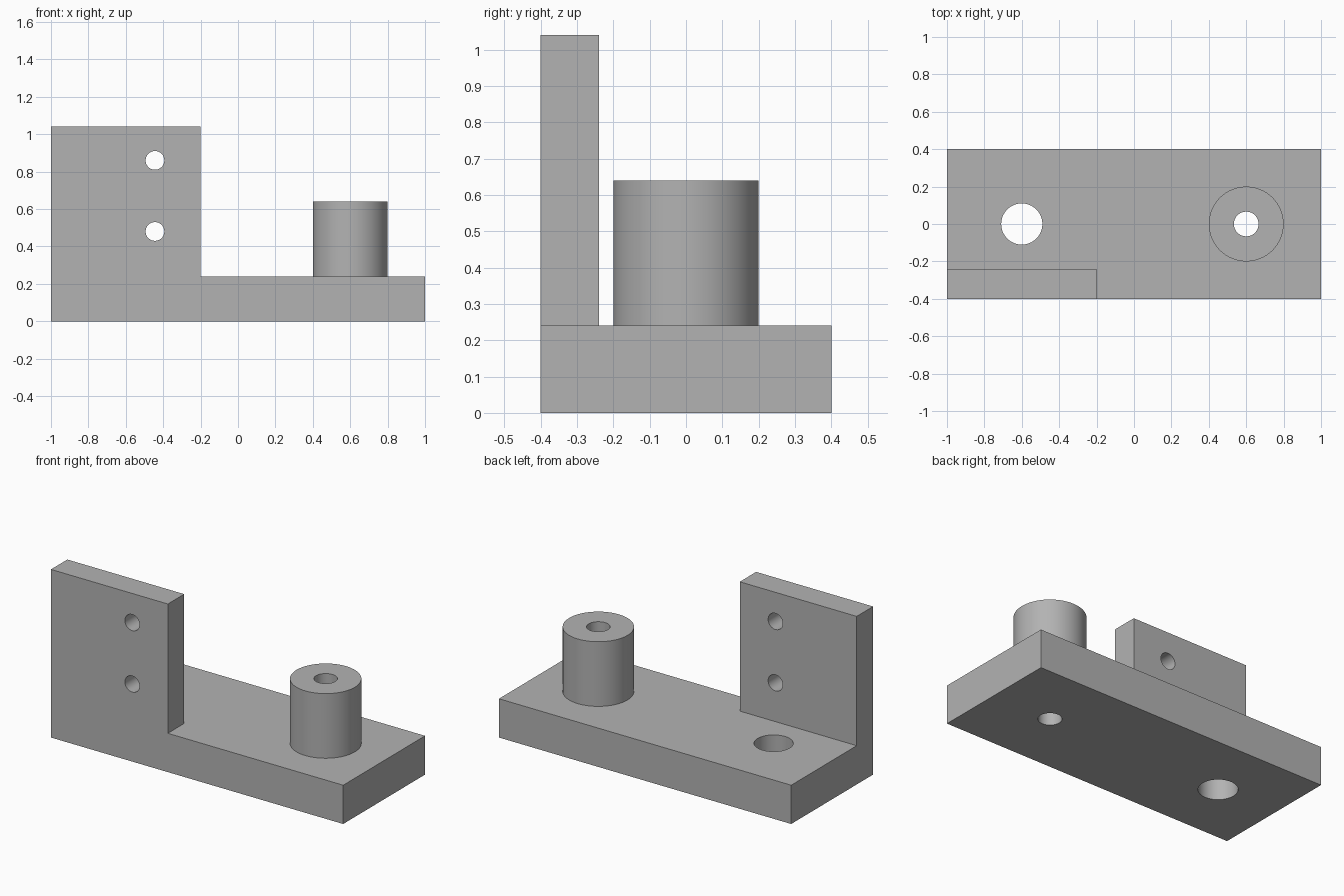
import bpy
import math

default = bpy.data.objects.get("Cube")
if default:
    bpy.data.objects.remove(default, do_unlink=True)

grey = bpy.data.materials.new("plain_grey")
grey.use_nodes = True
colour = (0.45, 0.45, 0.45, 1)
grey.diffuse_color = colour
grey.node_tree.nodes["Principled BSDF"].inputs["Base Color"].default_value = colour


def box(name, low, high):
    centre = [(a + b) / 2 for a, b in zip(low, high)]
    bpy.ops.mesh.primitive_cube_add(size=1, location=centre)
    ob = bpy.context.object
    ob.name = name
    ob.scale = [b - a for a, b in zip(low, high)]
    bpy.ops.object.transform_apply(location=True, rotation=True, scale=True)
    ob.data.materials.append(grey)
    return ob


def cylinder(name, radius, depth, centre, tilt=0):
    bpy.ops.mesh.primitive_cylinder_add(
        vertices=64, radius=radius, depth=depth, location=centre, rotation=(tilt, 0, 0))
    ob = bpy.context.object
    ob.name = name
    bpy.ops.object.transform_apply(location=True, rotation=True, scale=True)
    ob.data.materials.append(grey)
    return ob


def combine(target, other, operation):
    mod = target.modifiers.new(other.name, "BOOLEAN")
    mod.operation = operation
    mod.solver = "EXACT"
    mod.object = other
    bpy.context.view_layer.objects.active = target
    bpy.ops.object.modifier_apply(modifier=mod.name)
    bpy.data.objects.remove(other, do_unlink=True)


# Base plate with upright wall and round boss, fused into one solid
bracket = box("bracket", (-1, -0.4, 0), (1, 0.4, 0.24))
wall = box("upright_wall", (-1, -0.4, 0), (-0.2, -0.24, 1.04))
boss = cylinder("boss", 0.2, 0.52, (0.6, 0, 0.38))
for part in (wall, boss):
    combine(bracket, part, "UNION")

# Through holes: base hole, boss bore and two wall holes
holes = [
    cylinder("base_hole", 0.11, 1, (-0.6, 0, 0)),
    cylinder("boss_bore", 0.066, 2, (0.6, 0, 0)),
]
for z in (0.48, 0.86):
    holes.append(cylinder("wall_hole", 0.05, 0.4, (-0.444, -0.32, z), math.pi / 2))
for hole in holes:
    combine(bracket, hole, "DIFFERENCE")

# Smooth round walls, crisp edges
bpy.ops.object.select_all(action="DESELECT")
bracket.select_set(True)
bpy.context.view_layer.objects.active = bracket
bpy.ops.object.shade_smooth_by_angle(angle=math.radians(30))
